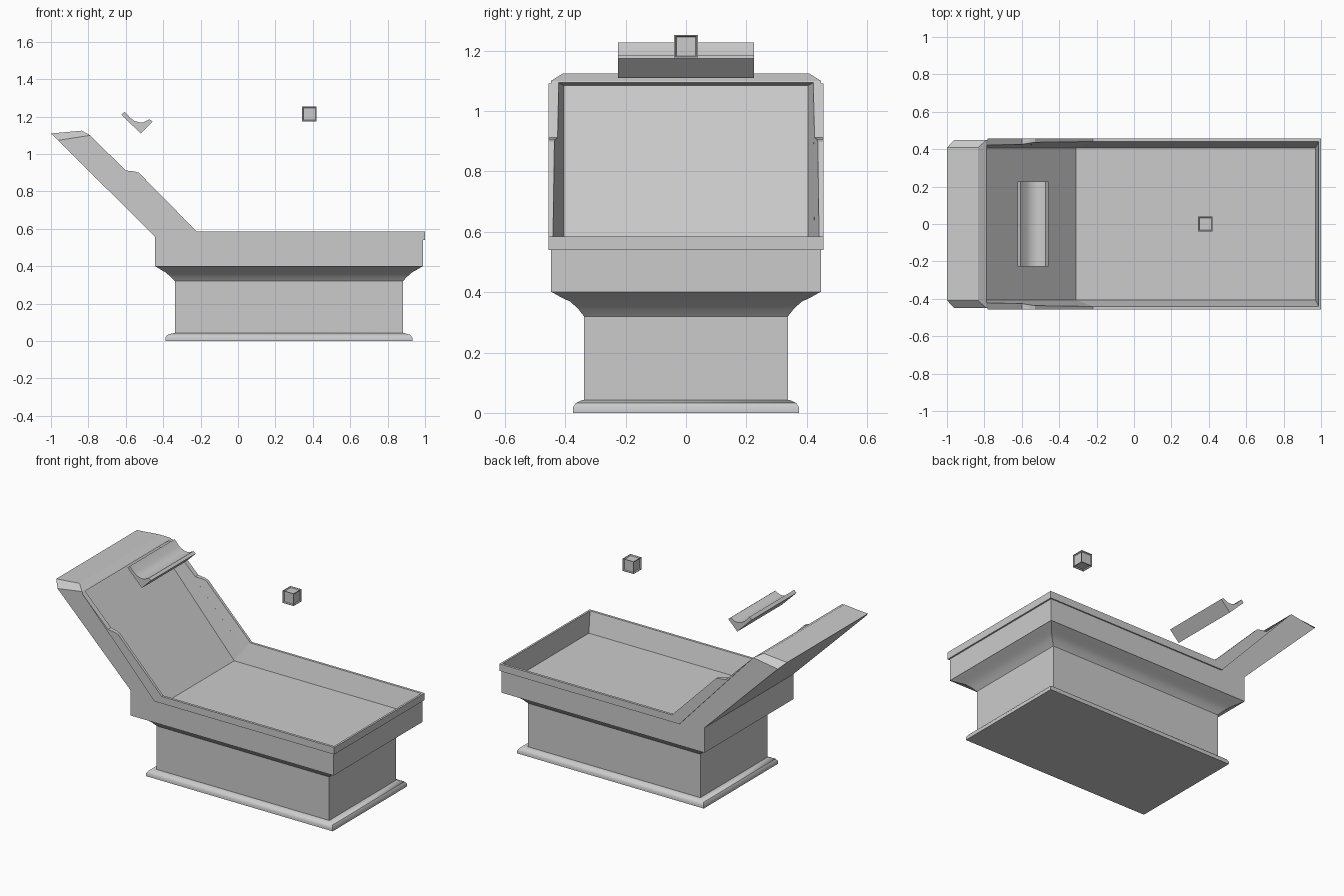
import bpy, bmesh

if "Cube" in bpy.data.objects:
    bpy.data.objects.remove(bpy.data.objects["Cube"])


def finish(name, bm, smooth=None):
    bmesh.ops.recalc_face_normals(bm, faces=bm.faces)
    me = bpy.data.meshes.new(name)
    bm.to_mesh(me)
    bm.free()
    ob = bpy.data.objects.new(name, me)
    bpy.context.collection.objects.link(ob)
    if smooth:
        bpy.ops.object.select_all(action='DESELECT')
        bpy.context.view_layer.objects.active = ob
        ob.select_set(True)
        bpy.ops.object.shade_smooth_by_angle(angle=smooth)
    return ob


def loft(rings):
    """Closed solid through rings of equal point count."""
    bm = bmesh.new()
    loops = [[bm.verts.new(p) for p in r] for r in rings]
    n = len(loops[0])
    for a, b in zip(loops, loops[1:]):
        for i in range(n):
            j = (i + 1) % n
            bm.faces.new((a[i], a[j], b[j], b[i]))
    bm.faces.new(loops[0])
    bm.faces.new(loops[-1][::-1])
    return bm


def side_extrude(profile, w):
    return loft([[(x, y, z) for x, z in profile] for y in (-w, w)])


def cut(ob, cutter):
    m = ob.modifiers.new("recess", 'BOOLEAN')
    m.operation = 'DIFFERENCE'
    m.solver = 'EXACT'
    m.object = cutter
    bpy.context.view_layer.objects.active = ob
    bpy.ops.object.modifier_apply(modifier=m.name)


# Pedestal: foot moulding, straight column and concave flare under the bed
cx = 0.272
sections = [(.66, .375, 0), (.66, .375, .018), (.65, .365, .033), (.62, .345, .042),
            (.61, .338, .042), (.61, .338, .32), (.63, .355, .342), (.66, .382, .368),
            (.685, .412, .382), (.715, .444, .40)]
finish("pedestal", loft([[(cx - hx, -hy, z), (cx + hx, -hy, z), (cx + hx, hy, z), (cx - hx, hy, z)]
                         for hx, hy, z in sections]), 0.6)

# Bed body with the tilted backrest, head corners chamfered
bm = side_extrude([(-.445, .40), (.99, .40), (.99, .545), (-.27, .545),
                   (-.79, 1.10), (-.835, 1.125), (-1.0, 1.11), (-.445, .56)], .448)
head = [e for e in bm.edges
        if all(v.co.z > 1.105 for v in e.verts)
        and abs(e.verts[0].co.y - e.verts[1].co.y) < .01]
bmesh.ops.bevel(bm, geom=head, offset=.04, segments=1, affect='EDGES')
body = finish("bed_body", bm)

# Raised rim and side cheeks, slightly wider than the body
rim = finish("bed_rim", side_extrude(
    [(1.0, .54), (1.0, .585), (-.22, .585), (-.53, .90), (-.555, .907), (-.60, .912),
     (-.783, 1.092), (-.272, .54)], .456))

# Recess with sloping walls: narrow at the mattress, wider at the rim
deep = [(.97, .46), (-.31, .46), (-.87, 1.085)]
wide = [(.992, .62), (-.20, .62), (-.645, 1.11)]
bm = bmesh.new()
grid = [[bm.verts.new((x, s * w, z)) for x, z in line]
        for line, s, w in ((deep, -1, .405), (deep, 1, .405), (wide, 1, .45), (wide, -1, .45))]
for k in range(4):
    a, b = grid[k], grid[(k + 1) % 4]
    for i in range(2):
        bm.faces.new((a[i], a[i + 1], b[i + 1], b[i]))
for i in (0, 2):
    bm.faces.new([g[i] for g in grid])
recess = finish("recess_cutter", bm)
recess.hide_render = True
cut(body, recess)
cut(rim, recess)
bpy.data.objects.remove(recess)

# Floating head cushion with a hollowed top
finish("head_cushion", side_extrude(
    [(-.623, 1.211), (-.607, 1.227), (-.575, 1.192), (-.555, 1.178), (-.53, 1.17),
     (-.505, 1.17), (-.473, 1.186), (-.457, 1.174), (-.521, 1.11)], .226), 0.6)

# Small floating cube with recessed panels
bm = bmesh.new()
bmesh.ops.create_cube(bm, size=.078)
bmesh.ops.translate(bm, verts=bm.verts, vec=(.382, 0, 1.214))
panels = list(bm.faces)
bmesh.ops.inset_individual(bm, faces=panels, thickness=.006)
bmesh.ops.inset_individual(bm, faces=panels, thickness=.005, depth=-.006)
finish("floating_cube", bm)
